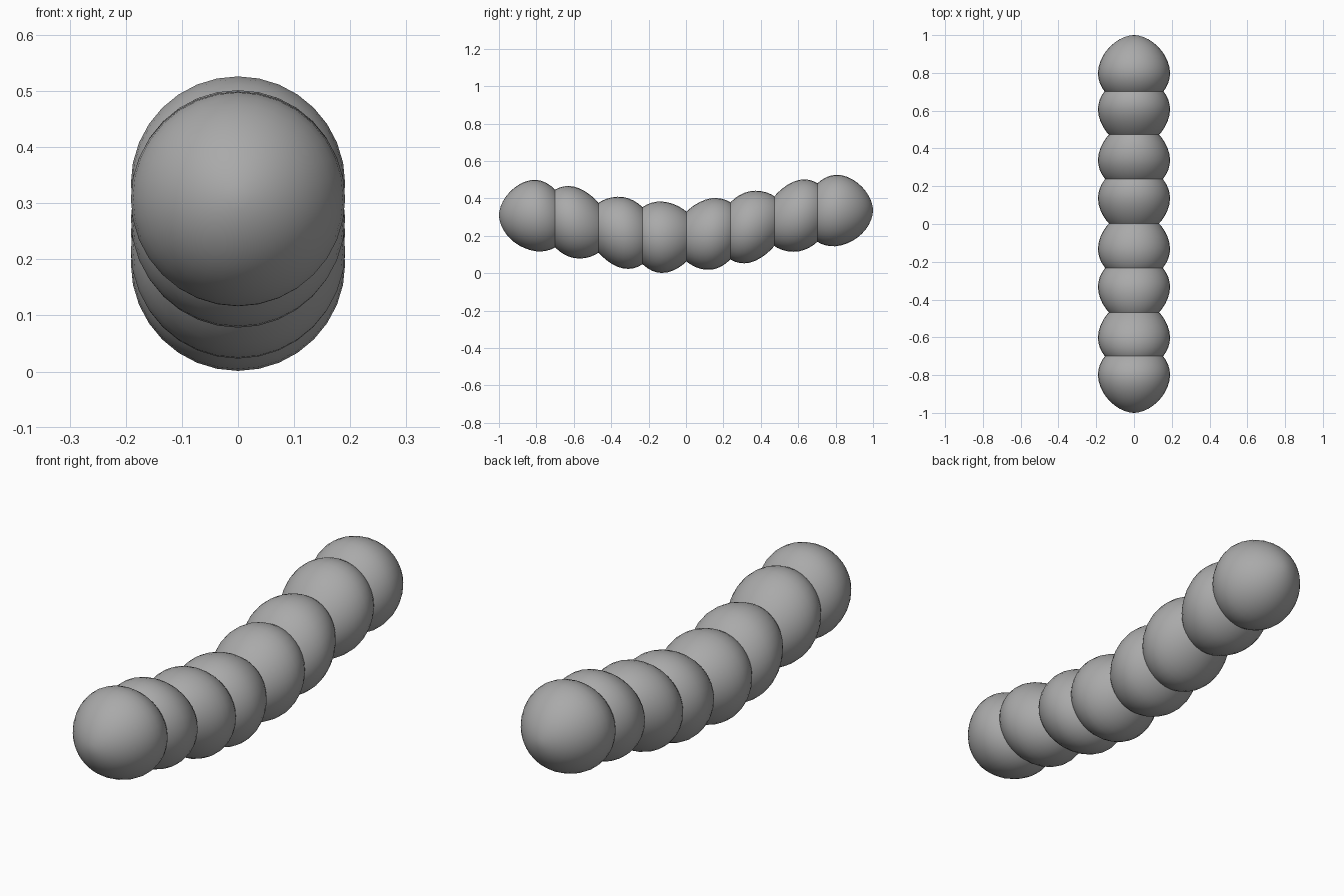
import bpy
import bmesh
import math

cube = bpy.data.objects.get("Cube")
if cube:
    bpy.data.objects.remove(cube, do_unlink=True)

RADIUS = 0.191
SEGMENTS = 32
RINGS = 10
TIP = 0.2        # length of the pointed end
BLUNT = 0.17     # length of the rounder end

# Bead centres along y, and the height of the sagging centre line
BEADS = [-0.8, -0.6, -0.335, -0.13, 0.135, 0.34, 0.605, 0.8]
SAG = [(-1.2, 0.31), (-1, 0.31), (-0.8, 0.308), (-0.6, 0.272), (-0.34, 0.217),
       (-0.12, 0.192), (0.13, 0.209), (0.34, 0.247), (0.6, 0.307),
       (0.8, 0.335), (1, 0.336), (1.2, 0.336)]


def centre_height(y):
    """Smooth curve through the sag points."""
    for i in range(1, len(SAG) - 2):
        (ya, za), (yb, zb), (yc, zc), (yd, zd) = SAG[i - 1:i + 3]
        if y <= yc or i == len(SAG) - 3:
            span = yc - yb
            t = min(max((y - yb) / span, 0), 1)
            m0 = (zc - za) / (yc - ya) * span
            m1 = (zd - zb) / (yd - yb) * span
            return ((2*t**3 - 3*t**2 + 1) * zb + (t**3 - 2*t**2 + t) * m0
                    + (3*t**2 - 2*t**3) * zc + (t**3 - t**2) * m1)


def bead_profile(y0, tip_dir):
    """Egg outline as (y, radius) pairs from blunt end to pointed end."""
    points = []
    for i in range(-RINGS, RINGS + 1):
        t = math.sin(i / RINGS * math.pi / 2)
        length, power = (TIP, 1.8) if t > 0 else (BLUNT, 2)
        r = RADIUS * max(0, 1 - abs(t) ** power) ** (1 / power)
        points.append((y0 + tip_dir * t * length, r))
    return points


def make_bead(name, y0, tip_dir, material):
    bm = bmesh.new()
    rings = []
    for y, r in bead_profile(y0, tip_dir):
        z = centre_height(y)
        angles = [2 * math.pi * k / SEGMENTS for k in range(SEGMENTS)]
        rings.append([bm.verts.new((r * math.cos(a), y, z + r * math.sin(a)))
                      for a in angles])
    for a, b in zip(rings, rings[1:]):
        for k in range(SEGMENTS):
            n = (k + 1) % SEGMENTS
            bm.faces.new((a[k], a[n], b[n], b[k]))
    bmesh.ops.remove_doubles(bm, verts=bm.verts, dist=0.0001)
    bmesh.ops.recalc_face_normals(bm, faces=bm.faces)
    for f in bm.faces:
        f.smooth = True
    mesh = bpy.data.meshes.new(name)
    bm.to_mesh(mesh)
    bm.free()
    mesh.materials.append(material)
    obj = bpy.data.objects.new(name, mesh)
    bpy.context.collection.objects.link(obj)


grey = bpy.data.materials.new("plain_grey")
grey.use_nodes = True
grey.diffuse_color = (0.4, 0.4, 0.4, 1)
grey.node_tree.nodes["Principled BSDF"].inputs["Base Color"].default_value = (0.4, 0.4, 0.4, 1)

# Beads sit in pairs, blunt ends together, points outward
for i, y in enumerate(BEADS):
    make_bead(f"bead_{i + 1}", y, -1 if i % 2 == 0 else 1, grey)
